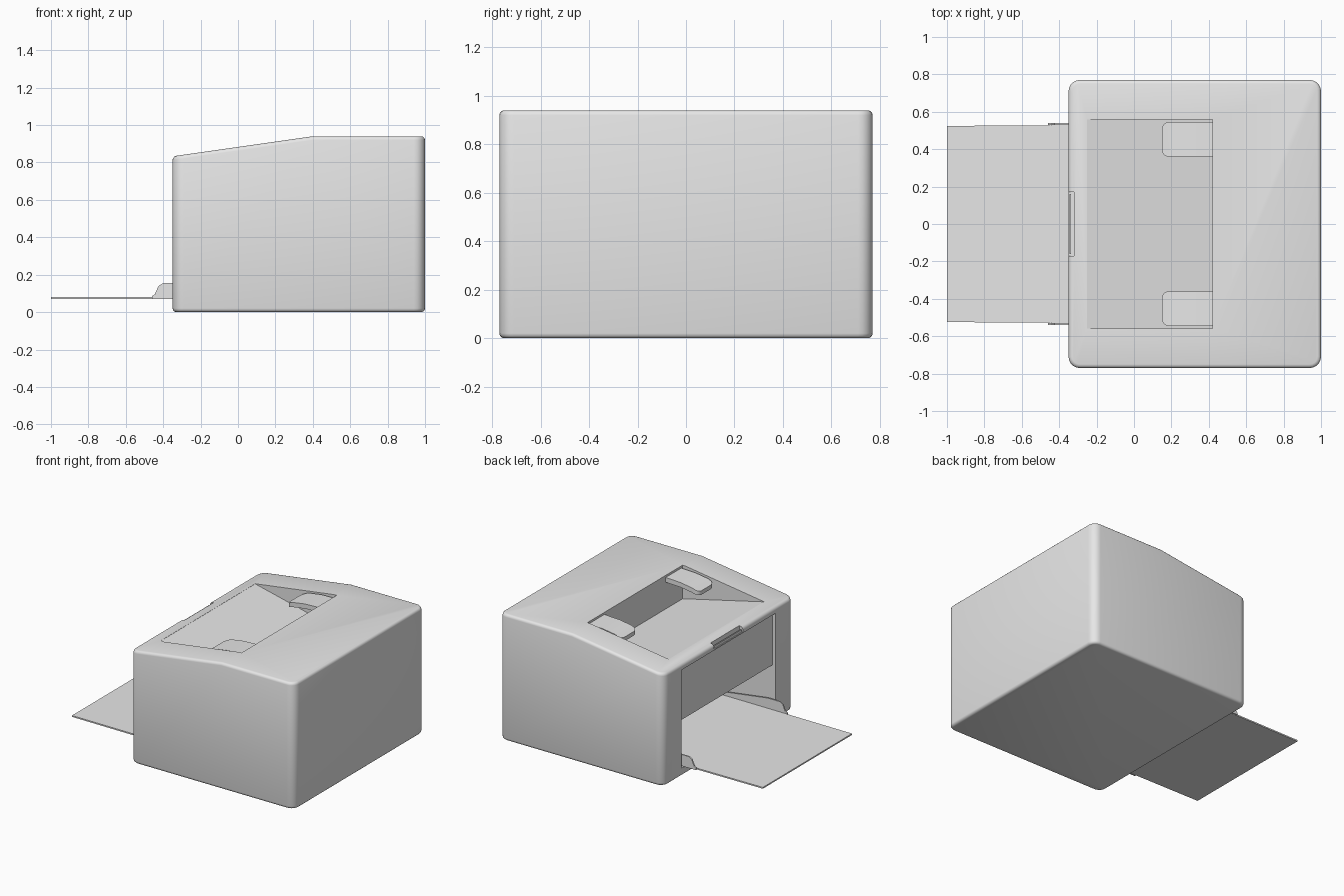
import bpy
import bmesh
from mathutils import Vector

cube = bpy.data.objects.get("Cube")
if cube:
    bpy.data.objects.remove(cube, do_unlink=True)

grey = bpy.data.materials.new("light_grey_plastic")
grey.use_nodes = True
grey.diffuse_color = (0.8, 0.8, 0.8, 1)
grey.node_tree.nodes["Principled BSDF"].inputs["Base Color"].default_value = (0.8, 0.8, 0.8, 1)


def prism(name, profile, y0, y1, shape=None):
    """Extrude an (x, z) profile from y0 to y1, then optionally shape its bmesh."""
    bm = bmesh.new()
    face = bm.faces.new([bm.verts.new((x, y0, z)) for x, z in profile])
    ext = bmesh.ops.extrude_face_region(bm, geom=[face])
    verts = [g for g in ext["geom"] if isinstance(g, bmesh.types.BMVert)]
    bmesh.ops.translate(bm, verts=verts, vec=Vector((0, y1 - y0, 0)))
    bmesh.ops.recalc_face_normals(bm, faces=bm.faces)
    if shape:
        shape(bm)
        bmesh.ops.recalc_face_normals(bm, faces=bm.faces)
    mesh = bpy.data.meshes.new(name)
    bm.to_mesh(mesh)
    bm.free()
    mesh.materials.append(grey)
    obj = bpy.data.objects.new(name, mesh)
    bpy.context.collection.objects.link(obj)
    return obj


def rect(x0, x1, z0, z1):
    return [(x0, z0), (x1, z0), (x1, z1), (x0, z1)]


def activate(obj):
    bpy.ops.object.select_all(action="DESELECT")
    obj.select_set(True)
    bpy.context.view_layer.objects.active = obj


def smooth(obj):
    activate(obj)
    bpy.ops.object.shade_smooth_by_angle(angle=0.6)


def bevel(bm, edges, offset, segments):
    bmesh.ops.bevel(bm, geom=edges, offset=offset, segments=segments,
                    profile=0.5, affect="EDGES", clamp_overlap=False)


def upright(edge):
    d = edge.verts[0].co - edge.verts[1].co
    return abs(d.x) < 1e-4 and abs(d.y) < 1e-4


# Main housing: rounded upright corners, then a small round on the rims
def round_housing(bm):
    bevel(bm, [e for e in bm.edges if upright(e)], 0.06, 5)
    bm.normal_update()
    rims = []
    for e in bm.edges:
        up = sorted(abs(f.normal.z) for f in e.link_faces)
        if up[0] < 0.3 and up[1] > 0.7:
            rims.append(e)
    bevel(bm, rims, 0.02, 3)


housing = prism("housing", [(-0.35, 0), (1, 0), (1, 0.94), (0.4, 0.94), (-0.35, 0.833)],
                -0.77, 0.77, round_housing)

# Openings: output recess, door pocket, paper bay and finger notch
cutters = [
    prism("recess_cutter", [(-0.25, 0.846), (0.42, 0.69), (0.42, 1.1), (-0.25, 1.1)], -0.56, 0.56),
    prism("pocket_cutter", rect(-0.5, -0.32, 0.06, 0.79), -0.555, 0.555),
    prism("bay_cutter", rect(-0.4, 0.6, 0.06, 0.5), -0.555, 0.555),
    prism("notch_cutter", rect(-0.5, -0.32, 0.8, 1), -0.17, 0.17),
]
for cutter in cutters:
    cutter.hide_render = True
    mod = housing.modifiers.new(cutter.name, "BOOLEAN")
    mod.operation = "DIFFERENCE"
    mod.solver = "EXACT"
    mod.object = cutter
    activate(housing)
    bpy.ops.object.modifier_apply(modifier=mod.name)
    bpy.data.objects.remove(cutter, do_unlink=True)
smooth(housing)

# Door panel above the paper bay, with its finger lip
prism("door_panel", rect(-0.326, -0.3, 0.4, 0.789), -0.55, 0.55)
prism("door_lip", rect(-0.346, -0.338, 0.79, 0.818), -0.16, 0.16)


# Paper tray, slightly narrower at its outer end
def taper_tray(bm):
    for v in bm.verts:
        if v.co.x < -0.9:
            v.co.y *= 0.98


prism("paper_tray", rect(-1, 0.59, 0.07, 0.08), -0.535, 0.535, taper_tray)

# Mirrored parts: tray side walls and paper holders in the recess
wall = [(-0.46, 0.07), (-0.46, 0.085), (-0.445, 0.095), (-0.425, 0.14), (-0.4, 0.155),
        (-0.3, 0.155), (0.1, 0.1), (0.5, 0.1), (0.5, 0.07)]
holder = [(0.43, 0.925), (0.3, 0.92), (0.2, 0.905), (0.15, 0.885),
          (0.15, 0.855), (0.2, 0.87), (0.3, 0.885), (0.43, 0.89)]


def round_tip(bm):
    bevel(bm, [e for e in bm.edges if upright(e) and e.verts[0].co.x < 0.2], 0.035, 4)


for side, s in (("left", 1), ("right", -1)):
    prism(side + "_tray_wall", wall, s * 0.53, s * 0.54)
    smooth(prism(side + "_paper_holder", holder, s * 0.36, s * 0.545, round_tip))
